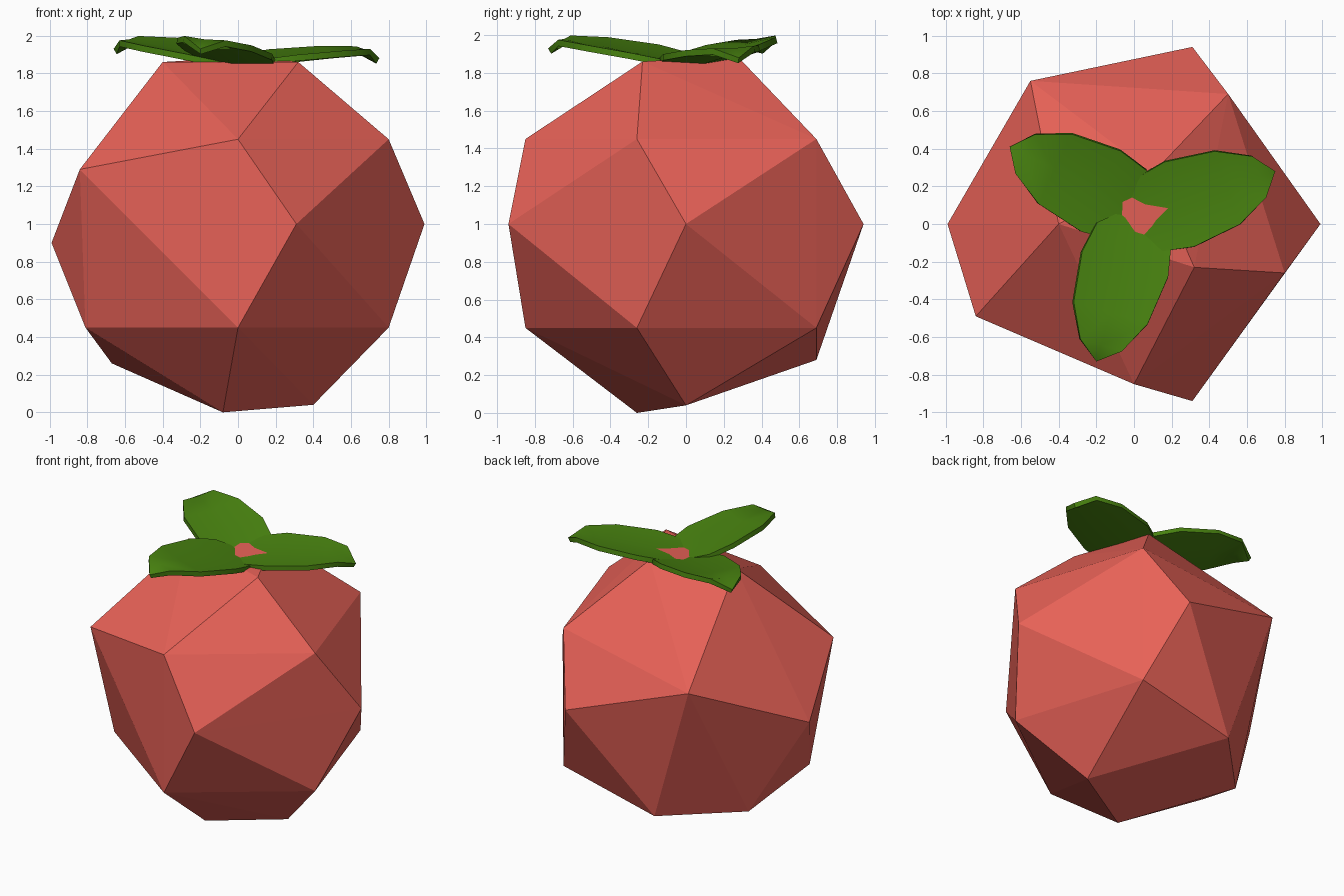
import bpy, bmesh, math
from mathutils import Vector

if "Cube" in bpy.data.objects:
    bpy.data.objects.remove(bpy.data.objects["Cube"])


def material(name, colour):
    m = bpy.data.materials.new(name)
    m.diffuse_color = (*colour, 1)
    m.use_nodes = True
    m.node_tree.nodes["Principled BSDF"].inputs["Base Color"].default_value = m.diffuse_color
    return m


def add_object(name, bm, mat):
    mesh = bpy.data.meshes.new(name)
    bm.to_mesh(mesh)
    bm.free()
    mesh.materials.append(mat)
    ob = bpy.data.objects.new(name, mesh)
    bpy.context.collection.objects.link(ob)
    return ob


RED = material("fruit_red", (0.80, 0.12, 0.095))
GREEN = material("leaf_green", (0.065, 0.225, 0.005))

# Fruit body: faceted hull over a few corner points
corners = [
    (-.40, 0, 1.86), (.32, -.23, 1.86), (.10, .27, 1.89),
    (0, -.85, 1.45), (.80, -.26, 1.45), (.50, .69, 1.45),
    (-.84, -.49, 1.29), (-.55, .76, 1.28),
    (.31, -.94, 1), (.31, .94, 1), (.99, 0, 1), (-.99, 0, .90),
    (0, -.85, .45), (.80, -.26, .45), (.50, .69, .45), (-.81, -.26, .45),
    (-.67, .24, .26), (-.23, .69, .28), (-.08, -.26, 0), (.40, 0, .04),
]
bm = bmesh.new()
for c in corners:
    bm.verts.new(c)
bmesh.ops.convex_hull(bm, input=bm.verts[:])
bmesh.ops.recalc_face_normals(bm, faces=bm.faces[:])
add_object("fruit_body", bm, RED)

# Leaf half widths by distance from the tip
ROWS = [(.09, .115), (.27, .205), (.54, .238), (.71, .205), (.81, .09)]


def leaf(name, tip, angle, z_base, z_out, z_tip, roll):
    a = math.radians(angle)
    along = Vector((math.cos(a), math.sin(a), 0))
    side = Vector((-along.y, along.x, 0))
    bm = bmesh.new()
    end = bm.verts.new((*tip, z_tip))
    rows = []
    for t, w in ROWS:
        z = z_out + (z_base - z_out) * (t - .09) / .62
        row = []
        for v in (-w, 0, w):
            p = Vector((*tip, 0)) - along * t + side * v
            p.z = z + roll * v + .5 * v * v
            row.append(bm.verts.new(p))
        rows.append(row)
    for i in (0, 1):
        bm.faces.new((end, rows[0][i + 1], rows[0][i]))
        for r, s in zip(rows, rows[1:]):
            bm.faces.new((r[i], r[i + 1], s[i + 1], s[i]))
    bmesh.ops.recalc_face_normals(bm, faces=bm.faces[:])
    if sum(f.normal.z for f in bm.faces) < 0:
        bmesh.ops.reverse_faces(bm, faces=bm.faces[:])
    ob = add_object(name, bm, GREEN)
    mod = ob.modifiers.new("thickness", 'SOLIDIFY')
    mod.thickness = .033
    mod.offset = -1
    # Soft blade surface with a crisp rim
    bpy.ops.object.select_all(action='DESELECT')
    ob.select_set(True)
    bpy.context.view_layer.objects.active = ob
    bpy.ops.object.modifier_apply(modifier="thickness")
    bpy.ops.object.shade_smooth_by_angle(angle=math.radians(45))


# Three leaves around the crown
leaf("leaf_right", (.75, .28), 19, 1.868, 1.93, 1.88, .06)
leaf("leaf_left", (-.66, .41), 154, 1.868, 1.98, 1.93, -.10)
leaf("leaf_front", (-.20, -.73), 253.5, 1.868, 1.98, 1.93, -.10)
